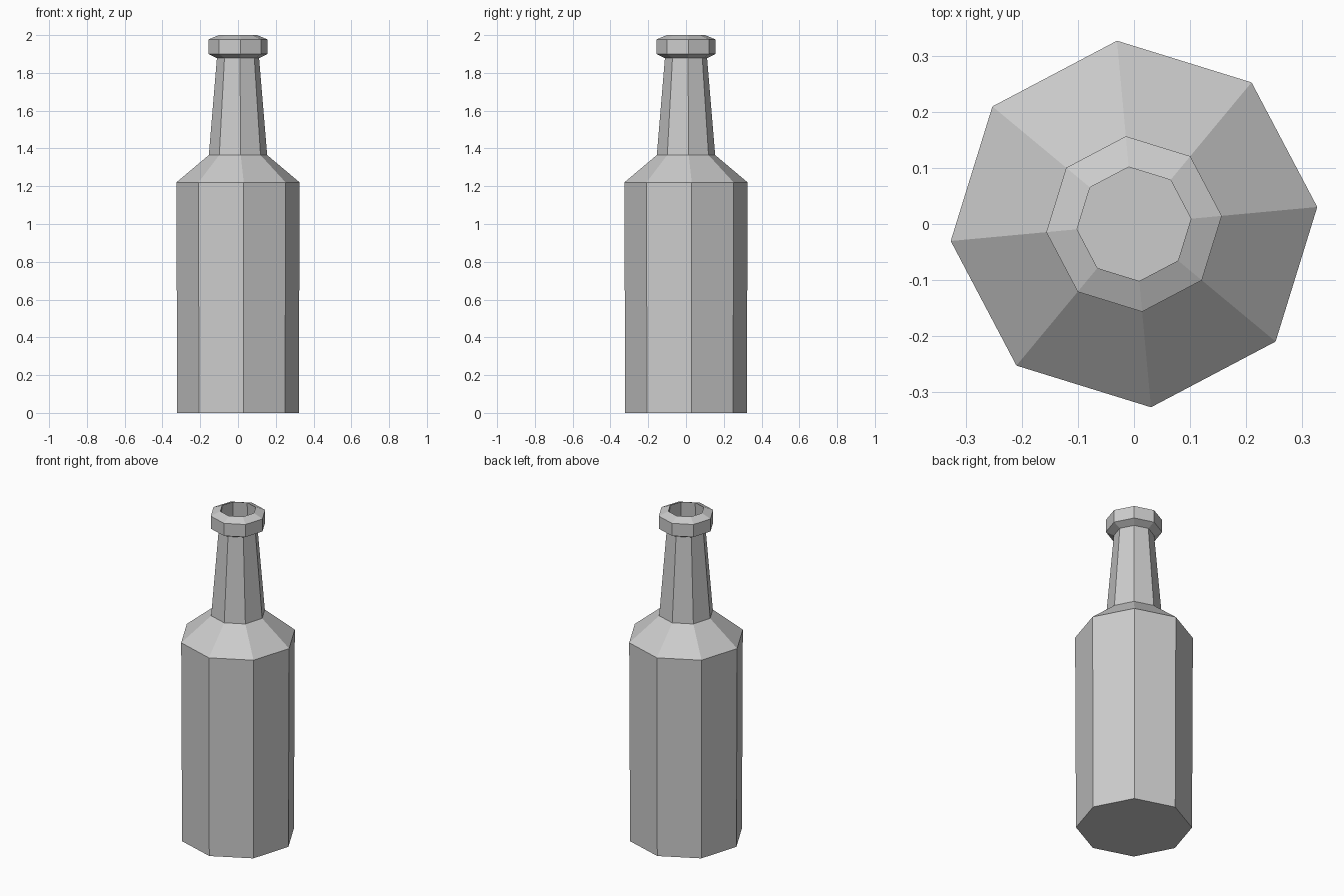
import bpy, bmesh, math

if "Cube" in bpy.data.objects:
    bpy.data.objects.remove(bpy.data.objects["Cube"])

SIDES = 8
TURN = math.radians(5.3)


def lathe(name, profile, close_bottom=False):
    """Spin (radius, z) points into a flat-faced octagonal sheet."""
    bm = bmesh.new()
    rings = []
    for r, z in profile:
        angles = [TURN + 2 * math.pi * i / SIDES for i in range(SIDES)]
        rings.append([bm.verts.new((r * math.cos(a), r * math.sin(a), z)) for a in angles])
    for low, high in zip(rings, rings[1:]):
        for i in range(SIDES):
            j = (i + 1) % SIDES
            bm.faces.new((low[i], low[j], high[j], high[i]))
    if close_bottom:
        bm.faces.new(rings[0][::-1])
    mesh = bpy.data.meshes.new(name)
    bm.to_mesh(mesh)
    bm.free()
    obj = bpy.data.objects.new(name, mesh)
    bpy.context.collection.objects.link(obj)
    return obj


# Hollow body, shoulder and tapering neck, open at the mouth
lathe("bottle_body", [(0.323, 0), (0.328, 1.22), (0.155, 1.365), (0.102, 2.0)], close_bottom=True)

# Collar around the mouth
lathe("bottle_lip", [(0.112, 1.878), (0.157, 1.9), (0.157, 1.977), (0.102, 2.0)])
